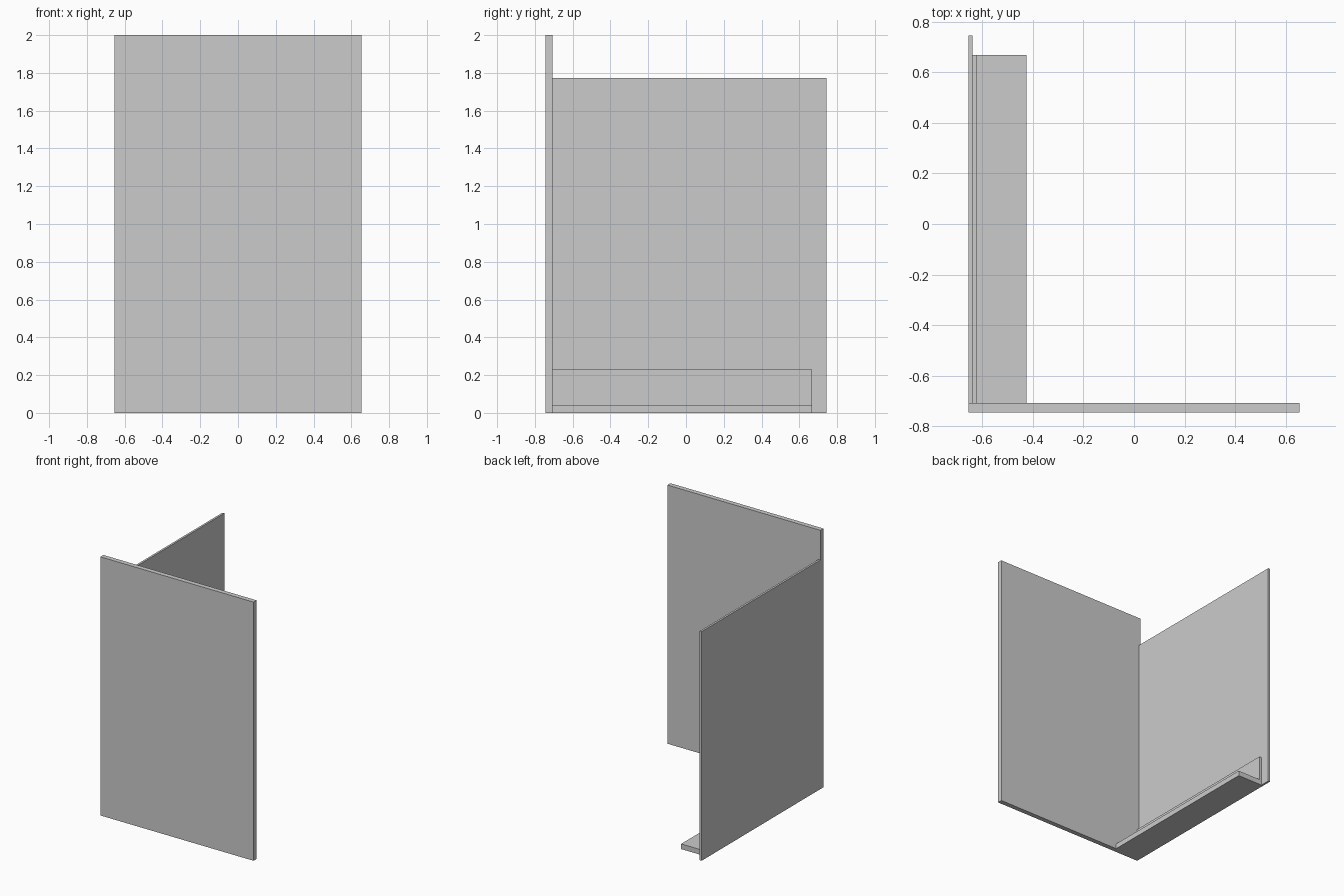
import bpy

if "Cube" in bpy.data.objects:
    bpy.data.objects.remove(bpy.data.objects["Cube"])


def extrude(name, profile, y0, y1):
    """Extrude a counter-clockwise (x, z) profile along y."""
    n = len(profile)
    verts = [(x, y, z) for y in (y0, y1) for x, z in profile]
    faces = [tuple(range(n)), tuple(range(2 * n - 1, n - 1, -1))]
    faces += [(i, i + n, (i + 1) % n + n, (i + 1) % n) for i in range(n)]
    mesh = bpy.data.meshes.new(name)
    mesh.from_pydata(verts, [], faces)
    mesh.update()
    obj = bpy.data.objects.new(name, mesh)
    bpy.context.collection.objects.link(obj)
    return obj


def rect(x0, x1, z0, z1):
    return [(x0, z0), (x1, z0), (x1, z1), (x0, z1)]


LEFT, INNER, FRONT, BACK = -0.655, -0.639, -0.708, 0.745

# Tall front panel
extrude("front_panel", rect(LEFT, -LEFT, 0, 2), -BACK, FRONT)

# Thin, shorter side panel behind it
extrude("side_panel", rect(LEFT, INNER, 0, 1.772), FRONT, BACK)

# L-shaped rail along the foot of the side panel
rail = [(INNER, 0), (-0.426, 0), (-0.426, 0.04),
        (-0.62, 0.04), (-0.62, 0.23), (INNER, 0.23)]
extrude("angle_rail", rail, FRONT, 0.668)
